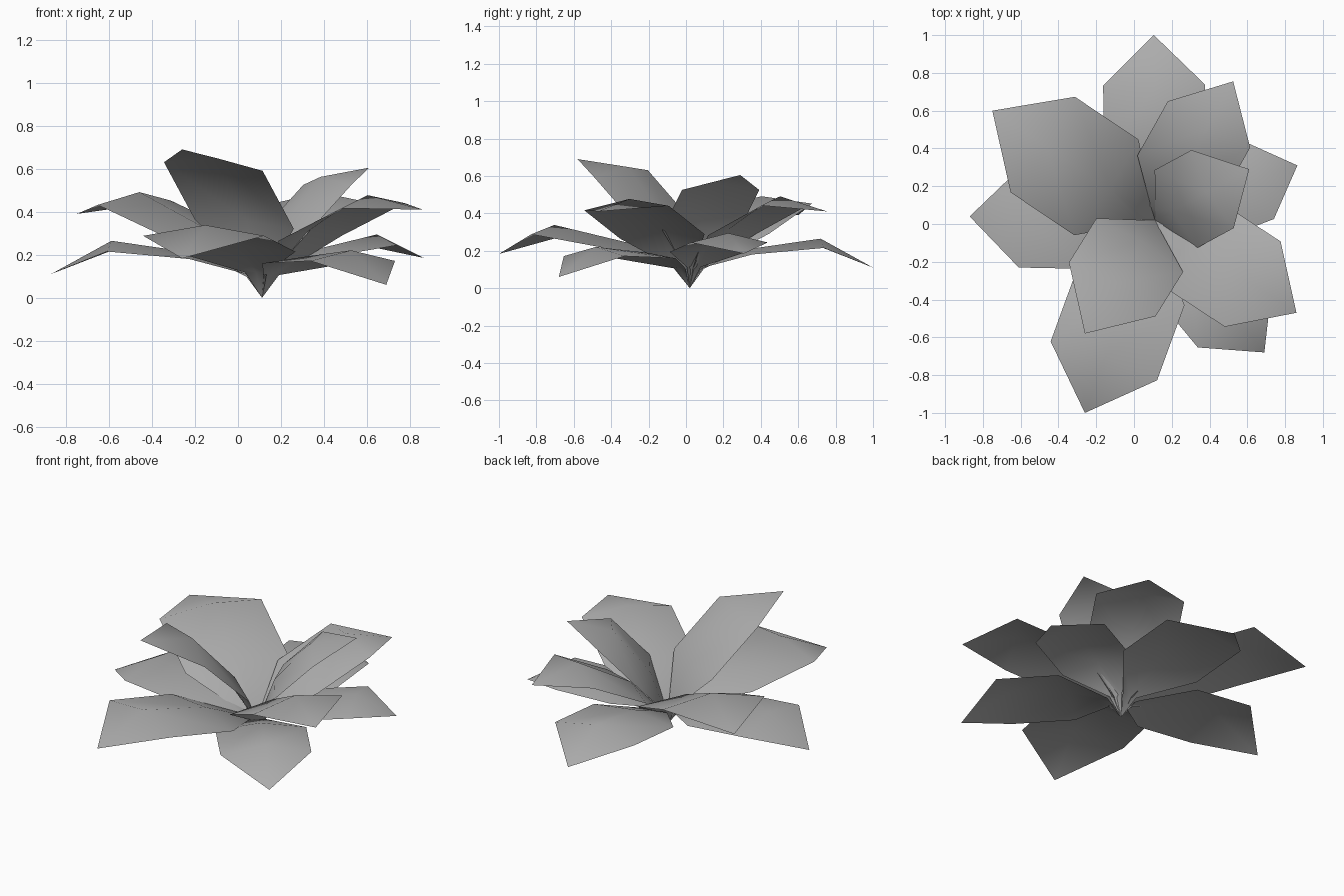
import bpy
import bmesh
from mathutils import Vector

# Remove the default cube only
default_cube = bpy.data.objects.get("Cube")
if default_cube:
    bpy.data.objects.remove(default_cube, do_unlink=True)

ROOT = Vector((0.112, 0.02, 0.0))
RIB_PULL = 0.03  # the midrib bends slightly nearer the root than the corners

# Leaf profiles: (fraction of reach, height, width share, crease rise)
# for the neck, lower corners and upper corners
LOW_TIER = [(0.075, 0.11, 0.18, 0), (0.34, 0.18, 1, 0.03), (0.73, 0.215, 1, 0.05)]
MIDDLE_TIER = [(0.05, 0.1, 0.18, 0), (0.3, 0.28, 1, 0.03), (0.69, 0.435, 1, 0.05)]
TOP_TIER = [(0.05, 0.12, 0.22, 0), (0.22, 0.31, 1, 0.025), (0.61, 0.525, 1, 0.045)]


def make_material(name, colour):
    material = bpy.data.materials.new(name)
    material.use_nodes = True
    material.diffuse_color = colour
    shader = material.node_tree.nodes["Principled BSDF"]
    shader.inputs["Base Color"].default_value = colour
    shader.inputs["Roughness"].default_value = 0.8
    return material


def make_leaf(name, profile, tip, half_width, lift=0.0, roll=0.0):
    """Creased six-sided blade that rises from the root and ends in a point."""
    tip = Vector(tip)
    reach = Vector((tip.x - ROOT.x, tip.y - ROOT.y, 0))
    side = Vector((-reach.y, reach.x, 0)).normalized()
    spine = [ROOT + reach * share + Vector((0, 0, height + lift * share))
             for share, height, width, rise in profile] + [tip]
    bm = bmesh.new()
    rows = []
    # Cross rows of left corner, raised midrib and right corner
    for i, (share, height, width, rise) in enumerate(profile):
        before = spine[i - 1] if i else ROOT
        along = (spine[i + 1] - before).normalized()
        normal = along.cross(side).normalized()
        if normal.z < 0:
            normal.negate()
        offset = side * half_width * width + Vector((0, 0, roll * width))
        rib = spine[i] + normal * rise - reach * RIB_PULL * share
        rows.append([bm.verts.new(p) for p in (spine[i] + offset, rib, spine[i] - offset)])
    base = bm.verts.new(ROOT)
    point = bm.verts.new(tip)
    for k in range(2):
        bm.faces.new((base, rows[0][k + 1], rows[0][k]))
        for near, far in zip(rows, rows[1:]):
            bm.faces.new((near[k], near[k + 1], far[k + 1], far[k]))
        bm.faces.new((rows[-1][k], rows[-1][k + 1], point))
    for face in bm.faces:
        face.smooth = True
    bm.normal_update()
    # Upper surface faces the sky
    if sum(face.normal.z for face in bm.faces) < 0:
        bmesh.ops.reverse_faces(bm, faces=bm.faces[:])
    mesh = bpy.data.meshes.new(name)
    bm.to_mesh(mesh)
    bm.free()
    mesh.materials.append(leaf_grey)
    leaf = bpy.data.objects.new(name, mesh)
    bpy.context.collection.objects.link(leaf)


leaf_grey = make_material("leaf grey", (0.42, 0.42, 0.42, 1))

# Outer drooping leaves
make_leaf("low_leaf_back", LOW_TIER, (0.105, 1.0, 0.11), 0.27)
make_leaf("low_leaf_right", LOW_TIER, (-0.87, 0.04, 0.11), 0.265)
make_leaf("low_leaf_front", LOW_TIER, (-0.26, -1.0, 0.183), 0.3, lift=0.1)
make_leaf("low_leaf_front_left", LOW_TIER, (0.69, -0.68, 0.06), 0.255, lift=-0.06)
make_leaf("low_leaf_left", LOW_TIER, (0.865, 0.31, 0.185), 0.22, lift=0.04)

# Middle leaves
make_leaf("middle_leaf_front_left", MIDDLE_TIER, (0.86, -0.47, 0.41), 0.27, lift=-0.01, roll=0.012)
make_leaf("middle_leaf_back_right", MIDDLE_TIER, (-0.75, 0.6, 0.39), 0.305, lift=0.01, roll=-0.01)
make_leaf("middle_leaf_back_left", MIDDLE_TIER, (0.525, 0.755, 0.41), 0.25, lift=0.01)

# Upright inner leaves
make_leaf("top_leaf_left", TOP_TIER, (0.61, 0.29, 0.605), 0.235)
make_leaf("top_leaf_front", TOP_TIER, (-0.26, -0.58, 0.69), 0.27, lift=0.14, roll=-0.02)
